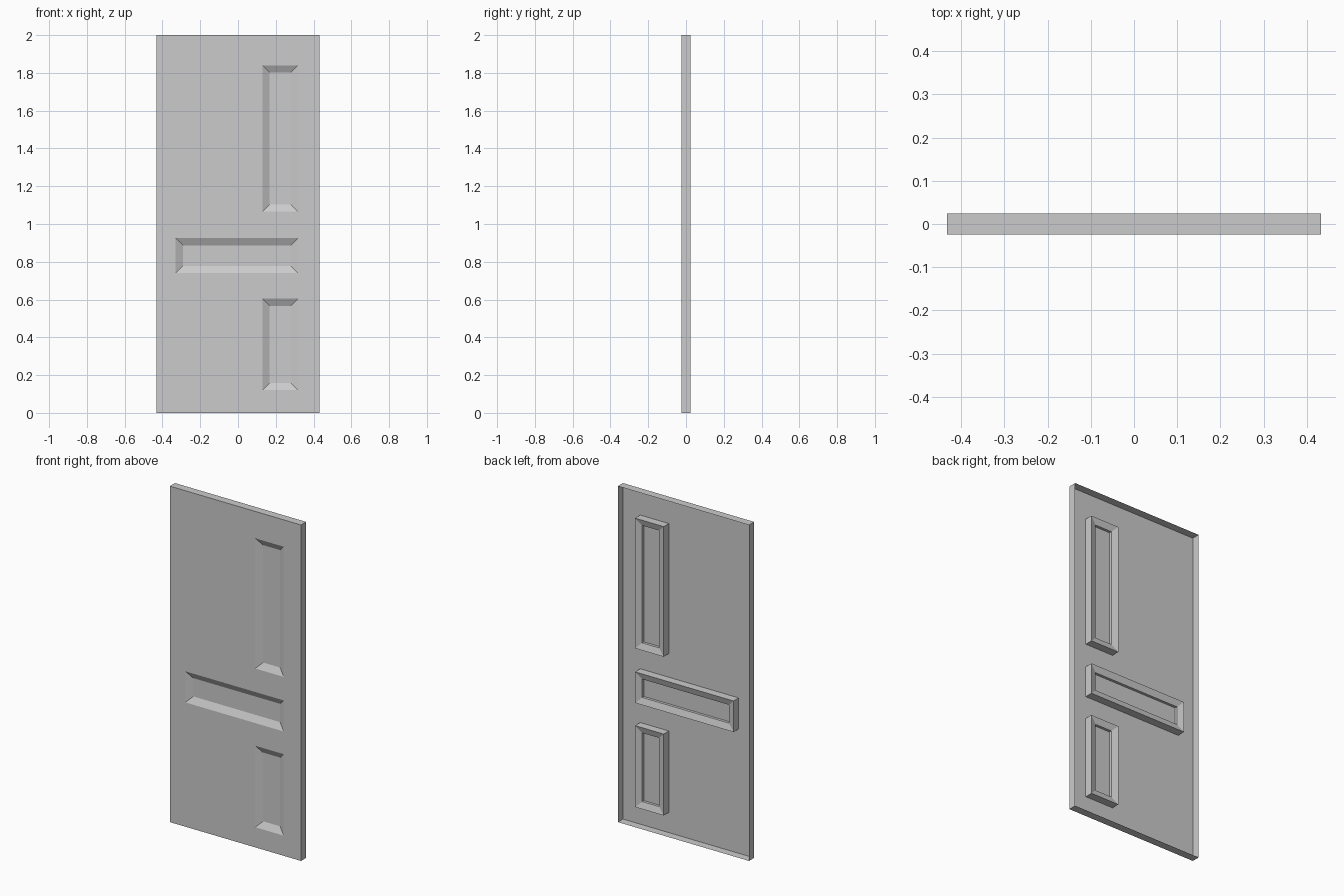
import bpy, bmesh

if "Cube" in bpy.data.objects:
    bpy.data.objects.remove(bpy.data.objects["Cube"])

W, H, D = 0.432, 2.0, 0.024      # half width, height, half depth
BEVEL = 0.038                    # moulding width around each panel
PANELS = {                       # outer rectangles: x0, x1, z0, z1
    "upper_panel": (0.13, 0.318, 1.065, 1.84),
    "middle_panel": (-0.33, 0.318, 0.74, 0.925),
    "lower_panel": (0.13, 0.318, 0.12, 0.605),
}


def finish(name, bm):
    bmesh.ops.remove_doubles(bm, verts=bm.verts, dist=1e-5)
    bmesh.ops.recalc_face_normals(bm, faces=bm.faces)
    mesh = bpy.data.meshes.new(name)
    bm.to_mesh(mesh)
    bm.free()
    bpy.context.collection.objects.link(bpy.data.objects.new(name, mesh))


def ring(bm, rect, inset, y):
    x0, x1, z0, z1 = rect
    i = inset
    return [bm.verts.new((x, y, z)) for x, z in
            ((x0 + i, z0 + i), (x1 - i, z0 + i), (x1 - i, z1 - i), (x0 + i, z1 - i))]


def loft(bm, rings):
    for a, b in zip(rings, rings[1:]):
        for k in range(4):
            n = (k + 1) % 4
            bm.faces.new((a[k], a[n], b[n], b[k]))


# Door skin: front sheet with panel openings and a rim, open at the back
bm = bmesh.new()
xs = sorted({-W, W, *[v for r in PANELS.values() for v in r[:2]]})
zs = sorted({0, H, *[v for r in PANELS.values() for v in r[2:]]})
for xa, xb in zip(xs, xs[1:]):
    for za, zb in zip(zs, zs[1:]):
        cx, cz = (xa + xb) / 2, (za + zb) / 2
        if not any(r[0] < cx < r[1] and r[2] < cz < r[3] for r in PANELS.values()):
            bm.faces.new(ring(bm, (xa, xb, za, zb), 0, -D))
bmesh.ops.remove_doubles(bm, verts=bm.verts, dist=1e-5)
bmesh.ops.dissolve_limit(bm, angle_limit=0.01, verts=bm.verts, edges=bm.edges)
outer = (-W, W, 0, H)
loft(bm, [ring(bm, outer, 0, -D), ring(bm, outer, 0, D)])
finish("door_skin", bm)

# Panels: bevelled in from both sides, boxed on the outside
for name, rect in PANELS.items():
    bm = bmesh.new()
    front = [ring(bm, rect, 0, -D), ring(bm, rect, BEVEL, -0.004)]
    loft(bm, front)
    bm.faces.new(front[-1])
    back = [ring(bm, rect, 0, -D), ring(bm, rect, 0, D),
            ring(bm, rect, BEVEL, 0.012), ring(bm, rect, BEVEL, -0.004)]
    loft(bm, back)
    finish(name, bm)
